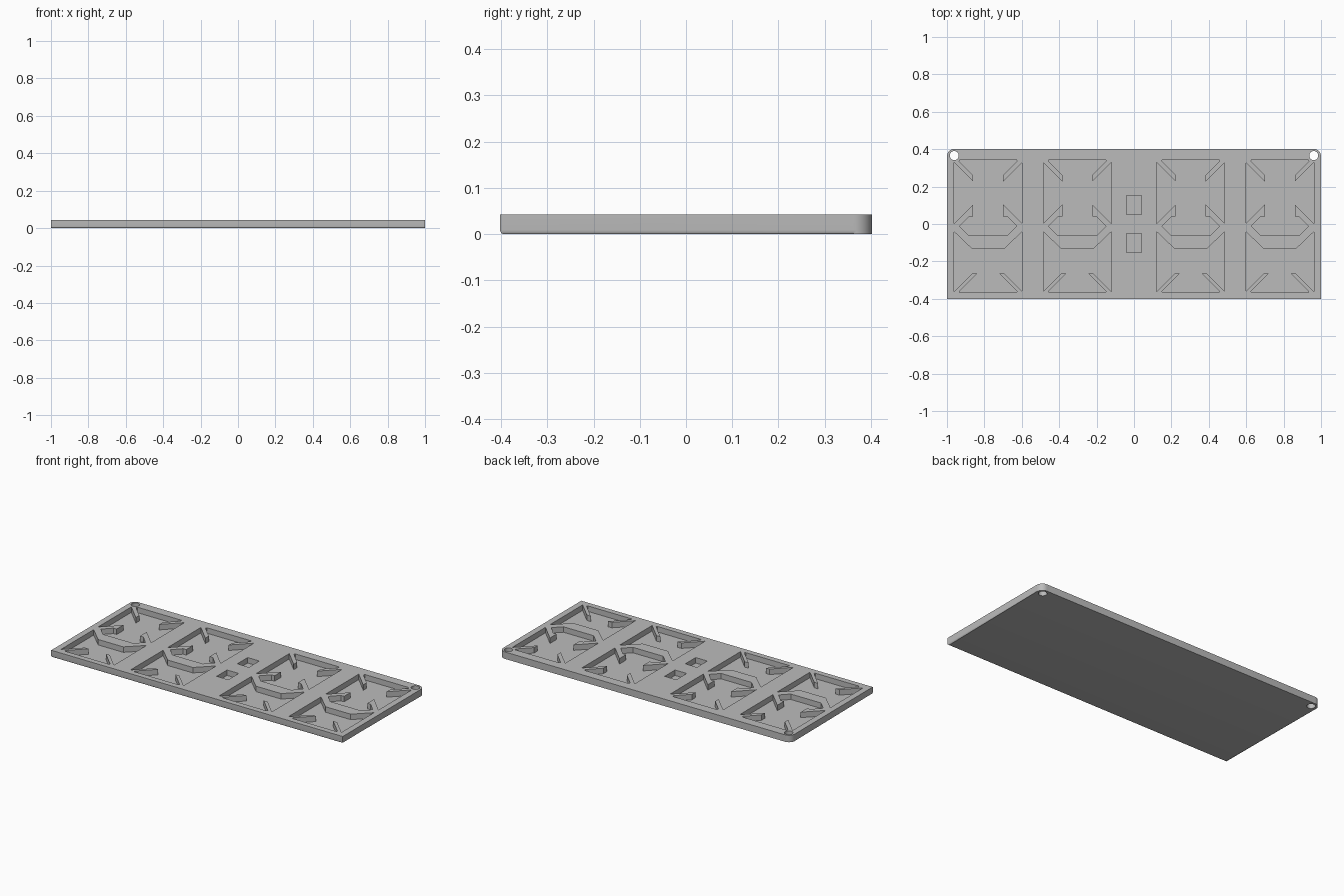
import bpy, bmesh, math

HEIGHT, FLOOR = 0.043, 0.009
HALF_X, HALF_Y = 1.0, 0.402
CORNER, FILLET = 0.04, 0.009

if "Cube" in bpy.data.objects:
    bpy.data.objects.remove(bpy.data.objects["Cube"], do_unlink=True)

grey = bpy.data.materials.new("plain grey")
grey.use_nodes = True
grey.diffuse_color = (0.5, 0.5, 0.5, 1)
grey.node_tree.nodes["Principled BSDF"].inputs["Base Color"].default_value = grey.diffuse_color


def add_prism(bm, points, z0, z1):
    """Extrude a counter-clockwise outline from z0 to z1."""
    low = [bm.verts.new((x, y, z0)) for x, y in points]
    high = [bm.verts.new((x, y, z1)) for x, y in points]
    bm.faces.new(low[::-1])
    bm.faces.new(high)
    n = len(points)
    for i in range(n):
        j = (i + 1) % n
        bm.faces.new((low[i], low[j], high[j], high[i]))


def make_object(name, bm):
    mesh = bpy.data.meshes.new(name)
    bmesh.ops.recalc_face_normals(bm, faces=bm.faces)
    bm.to_mesh(mesh)
    bm.free()
    mesh.materials.append(grey)
    obj = bpy.data.objects.new(name, mesh)
    bpy.context.collection.objects.link(obj)
    return obj


def mirrored(half, cx):
    """Complete a left half outline (top to bottom) and move it to cx."""
    right = [(-x, y) for x, y in reversed(half)]
    return [(cx + x, y) for x, y in half + right]


def rectangle(x0, x1, y0, y1):
    return [(x0, y0), (x1, y0), (x1, y1), (x0, y1)]


# Plate: rounded back corners and a rounded bottom rim
outline = [(-HALF_X, -HALF_Y), (HALF_X, -HALF_Y)]
for side, start in ((1, 0), (-1, 90)):
    for i in range(11):
        a = math.radians(start + 9 * i)
        outline.append((side * (HALF_X - CORNER) + CORNER * math.cos(a),
                        HALF_Y - CORNER + CORNER * math.sin(a)))
bm = bmesh.new()
add_prism(bm, outline, 0, HEIGHT)
rim = [e for e in bm.edges if all(v.co.z == 0 for v in e.verts)]
bmesh.ops.bevel(bm, geom=rim, offset=FILLET, segments=5, profile=0.5, affect='EDGES')
plate = make_object("display_plate", bm)

# Left halves of the digit pockets, with diagonal baffles at the corners
upper_half = [(-0.15, 0.345), (-0.155, 0.336), (-0.08, 0.261), (-0.08, 0.227),
              (-0.182, 0.329), (-0.182, 0.003), (-0.08, 0.105), (-0.08, 0.04),
              (-0.102, 0.04), (-0.153, -0.012), (-0.104, -0.061)]
lower_half = [(-0.086, -0.133), (-0.182, -0.041), (-0.182, -0.361),
              (-0.086, -0.265), (-0.059, -0.265), (-0.155, -0.361),
              (-0.15, -0.367)]
bm = bmesh.new()
for cx in (-0.78, -0.303, 0.303, 0.78):
    for half in (upper_half, lower_half):
        add_prism(bm, mirrored(half, cx), FLOOR, HEIGHT + 0.05)

# Colon pockets
for cy in (0.101, -0.101):
    add_prism(bm, rectangle(-0.04, 0.04, cy - 0.051, cy + 0.051), FLOOR, HEIGHT + 0.05)

# Mounting holes through the back corners
for cx in (-0.961, 0.961):
    ring = [(cx + 0.024 * math.cos(math.tau * i / 32),
             0.366 + 0.024 * math.sin(math.tau * i / 32)) for i in range(32)]
    add_prism(bm, ring, -0.05, HEIGHT + 0.05)
cutter = make_object("pocket_cutter", bm)
cutter.hide_render = True

# Cut the pockets and holes, then discard the cutter
cut = plate.modifiers.new("pockets", 'BOOLEAN')
cut.operation = 'DIFFERENCE'
cut.solver = 'EXACT'
cut.object = cutter
bpy.ops.object.select_all(action='DESELECT')
plate.select_set(True)
bpy.context.view_layer.objects.active = plate
bpy.ops.object.modifier_apply(modifier=cut.name)
bpy.data.objects.remove(cutter, do_unlink=True)
bpy.ops.object.shade_smooth_by_angle(angle=math.radians(30))
